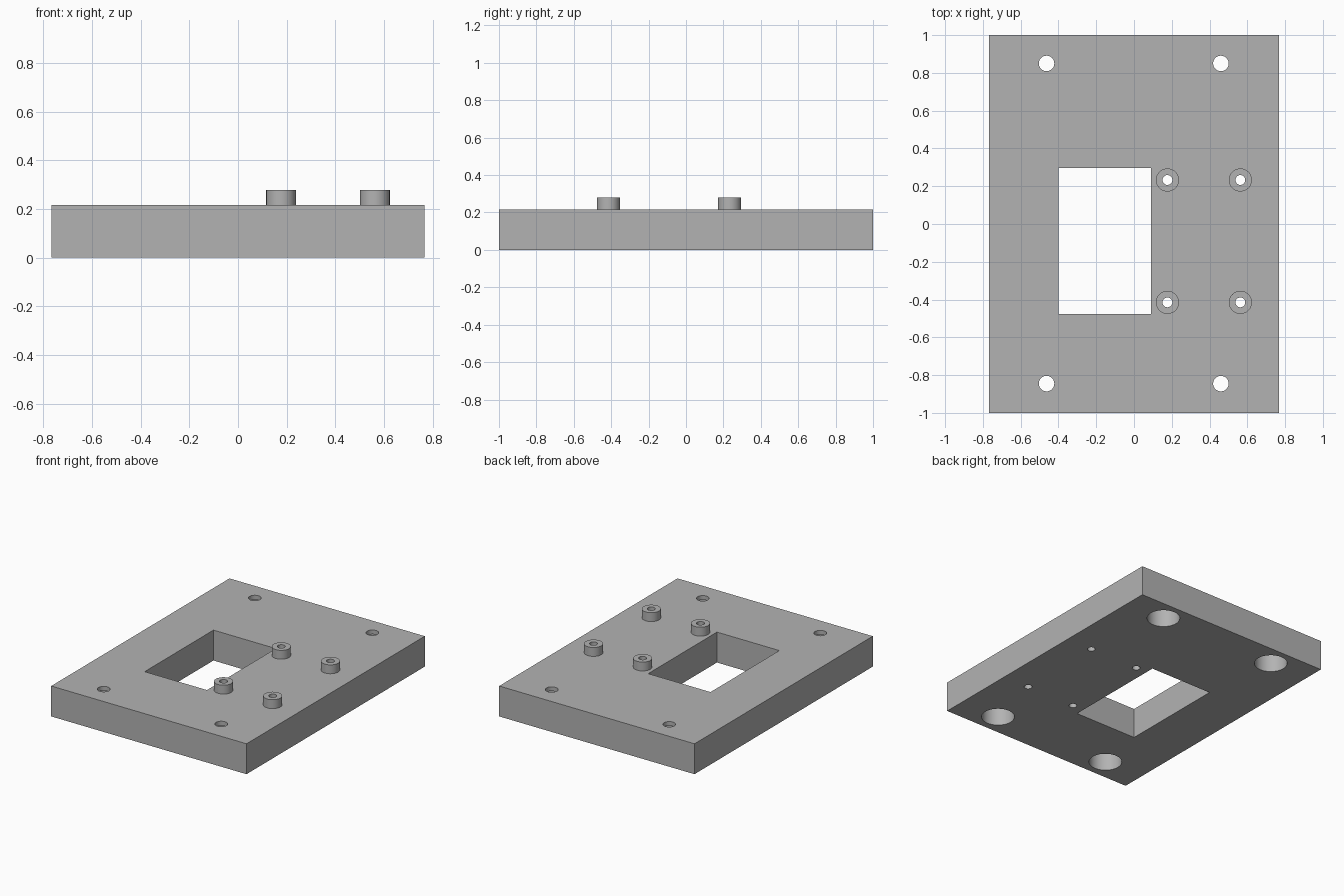
import bpy, bmesh, math
from mathutils import Vector

cube = bpy.data.objects.get("Cube")
if cube:
    bpy.data.objects.remove(cube)

HALF_X, HALF_Y, THICK = 0.767, 1.0, 0.216
POST_TOP, POST_R, BORE_R = 0.279, 0.061, 0.026
HOLE_R, POCKET_R, LIP = 0.041, 0.108, 0.03
POSTS = [(x, y) for x in (0.177, 0.563) for y in (-0.415, 0.233)]
CORNERS = [(x, y) for x in (-0.463, 0.46) for y in (-0.845, 0.85)]

grey = bpy.data.materials.new("plain grey")
grey.use_nodes = True
colour = (0.45, 0.45, 0.45, 1)
grey.diffuse_color = colour
grey.node_tree.nodes["Principled BSDF"].inputs["Base Color"].default_value = colour


def finish(obj):
    """Shade smooth with sharp edges kept."""
    bpy.ops.object.select_all(action='DESELECT')
    obj.select_set(True)
    bpy.context.view_layer.objects.active = obj
    bpy.ops.object.shade_smooth_by_angle(angle=math.radians(30))


def box(name, x0, x1, y0, y1, z0, z1):
    bpy.ops.mesh.primitive_cube_add(
        size=1, location=((x0 + x1) / 2, (y0 + y1) / 2, (z0 + z1) / 2))
    obj = bpy.context.object
    obj.name = name
    obj.scale = (x1 - x0, y1 - y0, z1 - z0)
    bpy.ops.object.transform_apply(location=False, rotation=False, scale=True)
    return obj


def cut(target, cutter):
    """Subtract the cutter from the target, then discard it."""
    cutter.hide_render = True
    mod = target.modifiers.new("cut", 'BOOLEAN')
    mod.operation, mod.solver, mod.object = 'DIFFERENCE', 'EXACT', cutter
    bpy.context.view_layer.objects.active = target
    bpy.ops.object.modifier_apply(modifier=mod.name)
    bpy.data.objects.remove(cutter)


def drill(target, centre, radius, z0, z1):
    bpy.ops.mesh.primitive_cylinder_add(
        vertices=48, radius=radius, depth=z1 - z0,
        location=(*centre, (z0 + z1) / 2))
    cut(target, bpy.context.object)


def post(name, centre):
    """Hollow standoff, revolved from its wall profile."""
    bm = bmesh.new()
    profile = [(POST_R, THICK), (POST_R, POST_TOP), (BORE_R, POST_TOP), (BORE_R, THICK)]
    verts = [bm.verts.new((r, 0, z)) for r, z in profile]
    edges = [bm.edges.new(pair) for pair in zip(verts, verts[1:])]
    bmesh.ops.spin(bm, geom=verts + edges, cent=(0, 0, 0), axis=(0, 0, 1),
                   angle=math.tau, steps=48, use_merge=True)
    bmesh.ops.remove_doubles(bm, verts=bm.verts, dist=1e-5)
    bm.normal_update()
    # Make the top rim face upwards
    rim = max(bm.faces, key=lambda f: f.calc_center_median().z)
    if rim.normal.z < 0:
        bmesh.ops.reverse_faces(bm, faces=bm.faces)
    mesh = bpy.data.meshes.new(name)
    bm.to_mesh(mesh)
    bm.free()
    obj = bpy.data.objects.new(name, mesh)
    obj.location = Vector((*centre, 0))
    bpy.context.collection.objects.link(obj)
    mesh.materials.append(grey)
    finish(obj)


# Plate with rectangular window
plate = box("mounting_plate", -HALF_X, HALF_X, -HALF_Y, HALF_Y, 0, THICK)
plate.data.materials.append(grey)
cut(plate, box("window_cutter", -0.40, 0.09, -0.476, 0.296, -0.1, 0.4))

# Corner screw holes, with wide pockets from below
for c in CORNERS:
    drill(plate, c, POCKET_R, -0.1, THICK - LIP)
    drill(plate, c, HOLE_R, 0.1, 0.4)

# Bores under the standoffs
for c in POSTS:
    drill(plate, c, BORE_R, -0.1, 0.4)
finish(plate)

# Standoffs
for i, c in enumerate(POSTS, 1):
    post(f"standoff_{i}", c)
